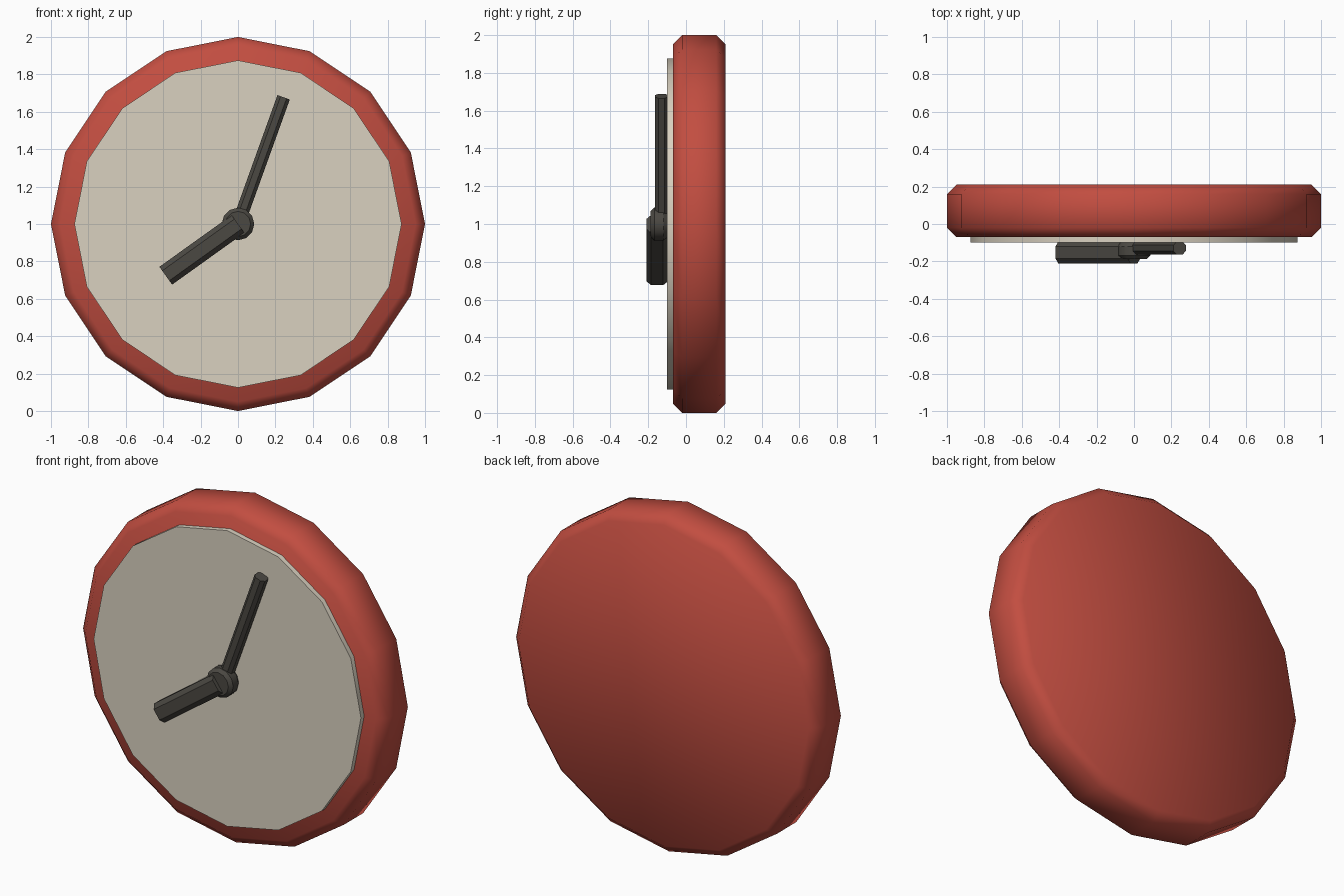
import bpy, bmesh, math
from mathutils import Matrix, Vector

if "Cube" in bpy.data.objects:
    bpy.data.objects.remove(bpy.data.objects["Cube"])


def material(name, rgb):
    m = bpy.data.materials.new(name)
    m.diffuse_color = (*rgb, 1)
    m.use_nodes = True
    m.node_tree.nodes["Principled BSDF"].inputs["Base Color"].default_value = m.diffuse_color
    return m


RED = material("red", (0.54, 0.075, 0.052))
CREAM = material("cream", (0.70, 0.64, 0.53))
DARK = material("dark grey", (0.07, 0.065, 0.055))
CENTRE = Vector((0, 0, 1))


def add_object(name, bm, mat, angle):
    bmesh.ops.recalc_face_normals(bm, faces=bm.faces)
    mesh = bpy.data.meshes.new(name)
    bm.to_mesh(mesh)
    bm.free()
    mesh.materials.append(mat)
    ob = bpy.data.objects.new(name, mesh)
    bpy.context.collection.objects.link(ob)
    bpy.ops.object.select_all(action='DESELECT')
    ob.select_set(True)
    bpy.context.view_layer.objects.active = ob
    bpy.ops.object.shade_smooth_by_angle(angle=math.radians(angle))
    return ob


def loft(rings):
    """Capped skin over rings with equal point counts."""
    bm = bmesh.new()
    rows = [[bm.verts.new(p) for p in r] for r in rings]
    n = len(rows[0])
    for a, b in zip(rows, rows[1:]):
        for i in range(n):
            j = (i + 1) % n
            bm.faces.new((a[i], a[j], b[j], b[i]))
    bm.faces.new(rows[0])
    bm.faces.new(rows[-1])
    return bm


def disc(name, sides, profile, mat, angle):
    """Polygonal disc around the y axis; profile is (radius, y)."""
    rings = []
    for r, y in profile:
        rings.append([CENTRE + Vector((r * math.sin(2 * math.pi * i / sides), y,
                                       r * math.cos(2 * math.pi * i / sides)))
                      for i in range(sides)])
    return add_object(name, loft(rings), mat, angle)


def hand(name, tilt, length, width, y0, y1, c):
    """Chamfered bar from the centre, tilt in degrees clockwise from 12."""
    w = width / 2
    section = [(-w, y0 + c), (-w + c, y0), (w - c, y0), (w, y0 + c),
               (w, y1 - c), (w - c, y1), (-w + c, y1), (-w, y1 - c)]
    rot = Matrix.Rotation(math.radians(tilt), 3, 'Y')
    rings = [[CENTRE + rot @ Vector((x, y, z)) for x, y in section]
             for z in (0, length)]
    return add_object(name, loft(rings), mat=DARK, angle=30)


# Case with chamfered rims, shaded smooth all over
disc("clock_case", 16, [(0.95, -0.07), (1.0, -0.02), (1.0, 0.16), (0.95, 0.21)], RED, 80)

# Dial plate
disc("clock_dial", 16, [(0.875, -0.10), (0.875, -0.05)], CREAM, 30)

# Hub and hands
disc("hand_hub", 12, [(0.068, -0.187), (0.087, -0.168), (0.087, -0.12), (0.07, -0.095)], DARK, 30)
hand("minute_hand", 19.8, 0.72, 0.07, -0.163, -0.095, 0.018)
hand("hour_hand", 234.4, 0.475, 0.117, -0.21, -0.095, 0.026)
